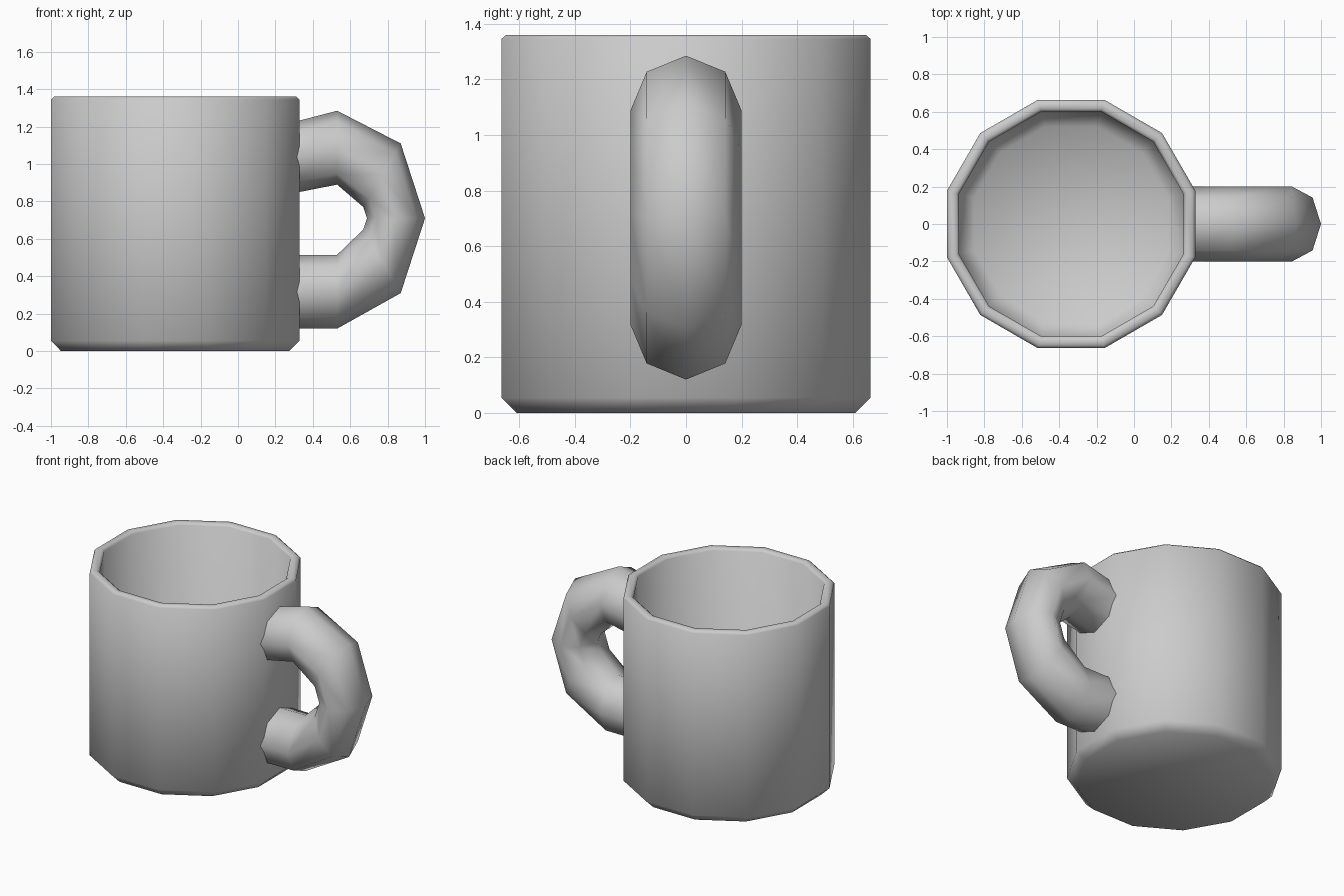
import bpy, bmesh, math
from mathutils import Vector

if "Cube" in bpy.data.objects:
    bpy.data.objects.remove(bpy.data.objects["Cube"])


def loft(name, rings, cap_start=True, cap_end=True):
    """Skin a list of equal-length vertex rings into a smooth object."""
    bm = bmesh.new()
    loops = [[bm.verts.new(p) for p in ring] for ring in rings]
    n = len(loops[0])
    for a, b in zip(loops, loops[1:]):
        for i in range(n):
            j = (i + 1) % n
            bm.faces.new((a[i], a[j], b[j], b[i]))
    if cap_start:
        bm.faces.new(loops[0][::-1])
    if cap_end:
        bm.faces.new(loops[-1])
    bmesh.ops.recalc_face_normals(bm, faces=bm.faces)
    mesh = bpy.data.meshes.new(name)
    bm.to_mesh(mesh)
    bm.free()
    obj = bpy.data.objects.new(name, mesh)
    bpy.context.collection.objects.link(obj)
    bpy.ops.object.select_all(action='DESELECT')
    obj.select_set(True)
    bpy.context.view_layer.objects.active = obj
    bpy.ops.object.shade_smooth_by_angle(angle=math.radians(60))
    return obj


# Cup: twelve-sided turned profile (flat-to-centre distance, height)
SIDES, CUP_X = 12, -0.336
profile = [(0.61, 0.0), (0.664, 0.055), (0.664, 1.345), (0.648, 1.36),
           (0.616, 1.36), (0.60, 1.345), (0.60, 0.15), (0.52, 0.07)]


def cup_ring(apothem, z):
    r = apothem / math.cos(math.pi / SIDES)
    angles = [2 * math.pi * (i + 0.5) / SIDES for i in range(SIDES)]
    return [(CUP_X + r * math.cos(a), r * math.sin(a), z) for a in angles]


loft("cup", [cup_ring(r, z) for r, z in profile])

# Handle: eight-sided tube; each section spans an outer and inner (x, z) point
sections = [((0.30, 1.225), (0.30, 0.845)),
            ((0.53, 1.285), (0.53, 0.89)),
            ((0.87, 1.11), (0.67, 0.77)),
            ((1.00, 0.71), (0.69, 0.71)),
            ((0.87, 0.31), (0.67, 0.65)),
            ((0.53, 0.12), (0.53, 0.515)),
            ((0.30, 0.12), (0.30, 0.515))]


def handle_ring(outer, inner, half_width=0.2, sides=8):
    o = Vector((outer[0], 0, outer[1]))
    i = Vector((inner[0], 0, inner[1]))
    mid, arm = (o + i) / 2, (o - i) / 2
    angles = [2 * math.pi * k / sides for k in range(sides)]
    return [mid + arm * math.cos(a) + Vector((0, half_width * math.sin(a), 0))
            for a in angles]


loft("handle", [handle_ring(o, i) for o, i in sections])
